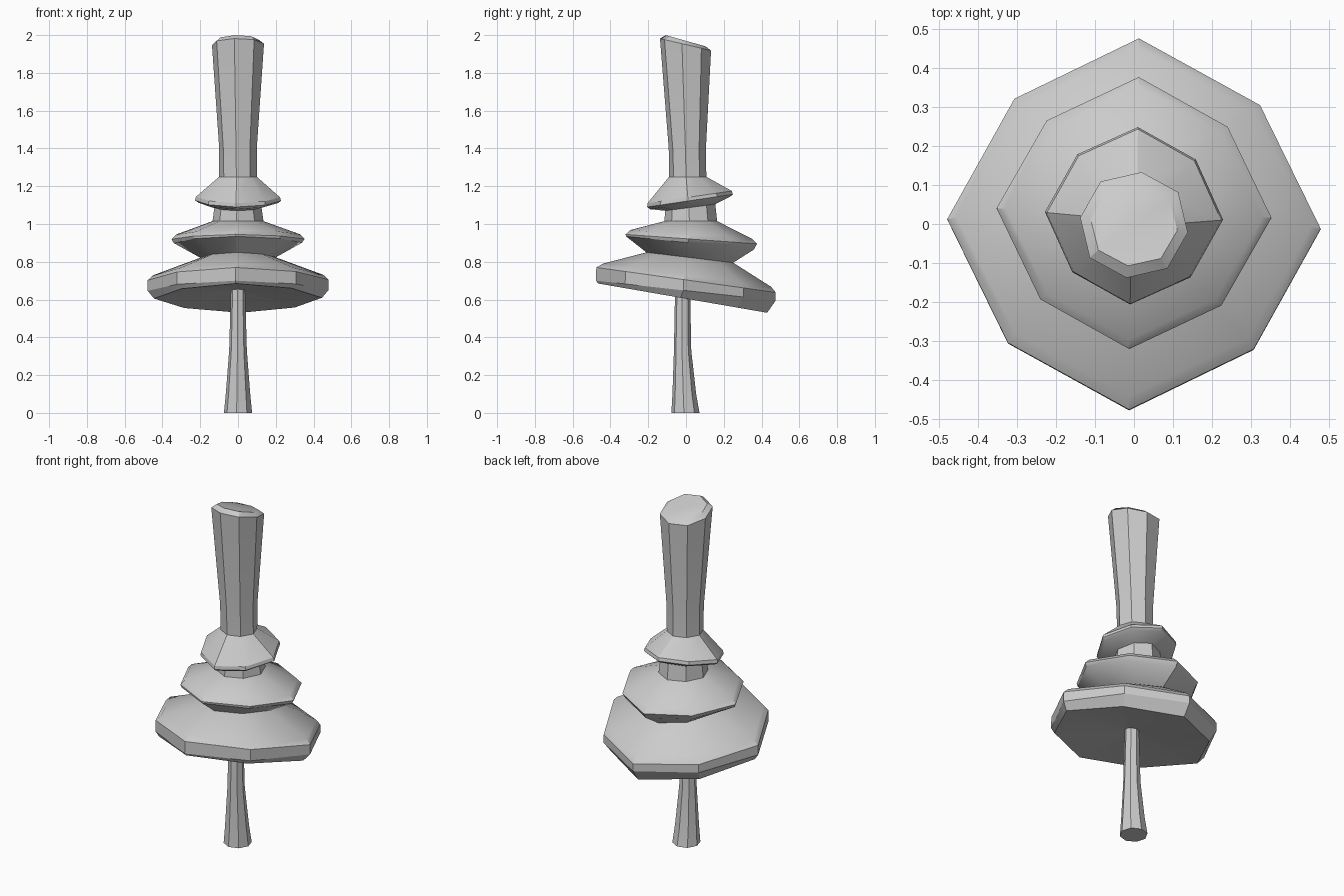
import bpy, bmesh, math

if "Cube" in bpy.data.objects:
    bpy.data.objects.remove(bpy.data.objects["Cube"])


def ring(bm, yl, zl, yr, zr, rx, turn=-1.5, diag=0.93):
    """Tilted octagon given by its front (yl, zl) and back (yr, zr) points and half width rx."""
    yc, ry = (yl + yr) / 2, (yr - yl) / 2
    verts = []
    for i in range(8):
        a = math.radians(90 + turn + 45 * i)
        k = diag if i % 2 else 1.0
        y = math.sin(a) * k
        z = (zl + zr) / 2 + (zr - zl) / 2 * y
        verts.append(bm.verts.new((math.cos(a) * k * rx, yc + ry * y, z)))
    return verts


def loft(name, rings, cap_bottom=False, cap_top=False):
    bm = bmesh.new()
    loops = [ring(bm, *r) for r in rings]
    for lo, hi in zip(loops, loops[1:]):
        for i in range(8):
            j = (i + 1) % 8
            bm.faces.new((lo[i], lo[j], hi[j], hi[i]))
    if cap_bottom:
        bm.faces.new(loops[0][::-1])
    if cap_top:
        bm.faces.new(loops[-1])
    mesh = bpy.data.meshes.new(name)
    bm.to_mesh(mesh)
    bm.free()
    obj = bpy.data.objects.new(name, mesh)
    bpy.context.collection.objects.link(obj)
    bpy.context.view_layer.objects.active = obj
    for o in bpy.context.selected_objects:
        o.select_set(False)
    obj.select_set(True)
    bpy.ops.object.shade_smooth_by_angle(angle=math.radians(30))
    return obj


# Rings shared by neighbouring parts
stem_top = (-0.058, 0.655, 0.022, 0.64, 0.038, -3, 1)
waist = (-0.21, 0.85, 0.25, 0.795, 0.2, -2)
neck_base = (-0.115, 1.015, 0.165, 1.015, 0.135, -3, 0.97)
neck_top = (-0.11, 1.07, 0.155, 1.105, 0.125, -3, 0.97)
handle_base = (-0.09, 1.25, 0.108, 1.25, 0.1, -5, 0.98)

# Thin flared stem
loft("stem", [
    (-0.078, 0, 0.072, 0, 0.075, -6, 1),
    (-0.072, 0.1, 0.054, 0.1, 0.065, -5, 1),
    (-0.064, 0.33, 0.028, 0.33, 0.047, -4, 1),
    stem_top], cap_bottom=True)

# Large tilted lower disc with hollow underside
loft("lower_disc", [
    stem_top,
    (-0.465, 0.685, 0.43, 0.53, 0.445),
    (-0.477, 0.70, 0.475, 0.595, 0.478),
    (-0.475, 0.77, 0.475, 0.638, 0.478),
    (-0.44, 0.79, 0.45, 0.668, 0.452),
    waist])

# Middle disc
loft("middle_disc", [
    waist,
    (-0.318, 0.935, 0.36, 0.865, 0.34, -2),
    (-0.32, 0.945, 0.376, 0.895, 0.352, -2),
    (-0.295, 0.968, 0.35, 0.922, 0.328, -2),
    neck_base])

# Short neck between discs
loft("neck", [neck_base, neck_top])

# Small upper disc
loft("upper_disc", [
    neck_top,
    (-0.19, 1.078, 0.235, 1.145, 0.21, -2.5, 0.94),
    (-0.206, 1.09, 0.248, 1.157, 0.228, -2.5, 0.94),
    (-0.204, 1.11, 0.243, 1.175, 0.223, -2.5, 0.94),
    handle_base])

# Tall column with slanted top
loft("column", [
    handle_base,
    (-0.092, 1.4, 0.106, 1.4, 0.1, -6, 1),
    (-0.139, 1.982, 0.134, 1.918, 0.139, -8, 1.02),
    (-0.108, 2.0, 0.105, 1.94, 0.112, -8, 1.02)], cap_top=True)
